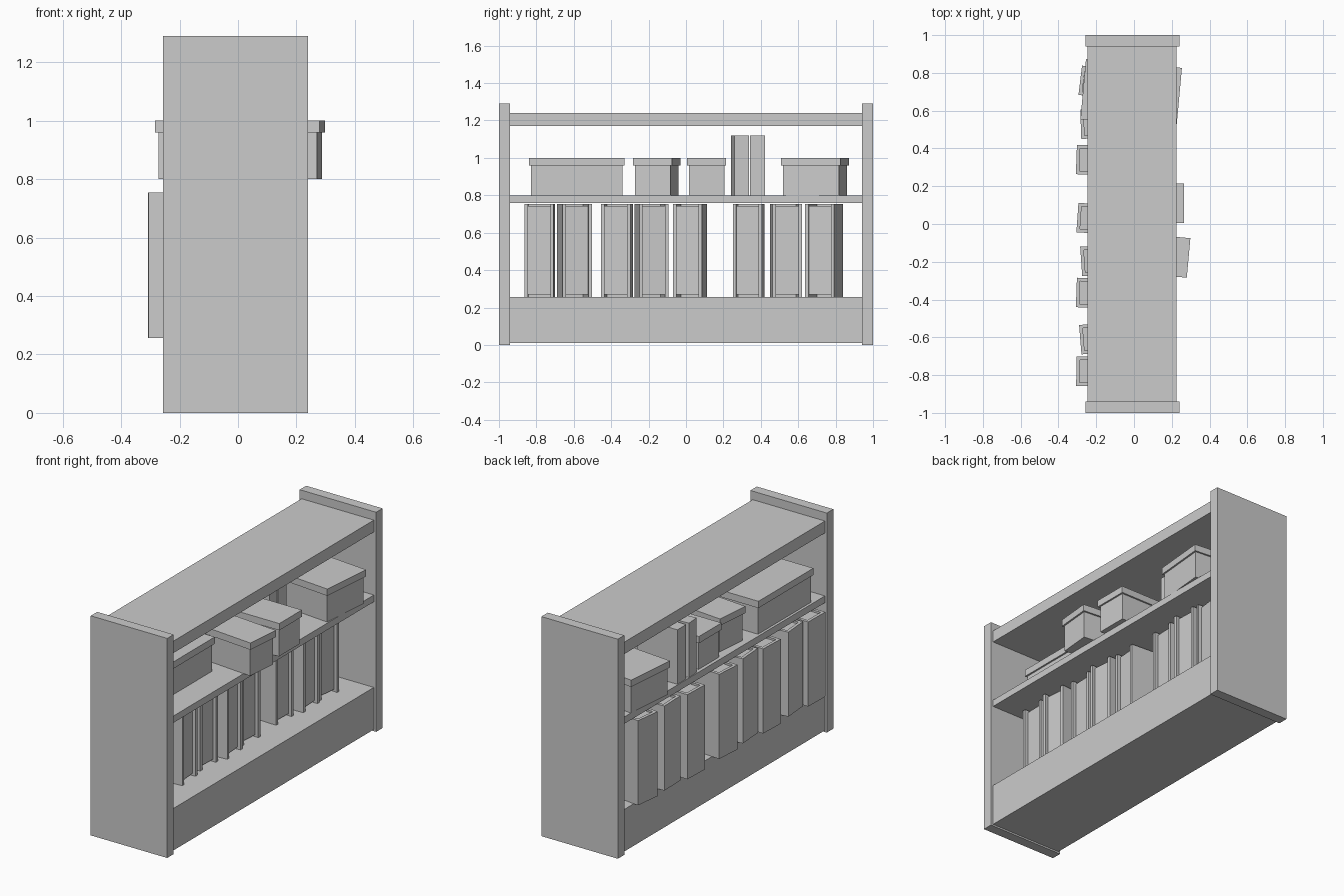
import bpy
from math import radians
from mathutils import Matrix, Vector

cube = bpy.data.objects.get("Cube")
if cube:
    bpy.data.objects.remove(cube, do_unlink=True)

grey = bpy.data.materials.new("plain_grey")
grey.use_nodes = True
grey.diffuse_color = (0.6, 0.6, 0.6, 1)
grey.node_tree.nodes["Principled BSDF"].inputs["Base Color"].default_value = grey.diffuse_color


def blocks(name, boxes, place=(0, 0, 0), turn=0):
    """One object made of boxes given as (x0, x1, y0, y1, z0, z1)."""
    verts, faces = [], []
    spin = Matrix.Rotation(radians(turn), 3, "Z")
    for x0, x1, y0, y1, z0, z1 in boxes:
        n = len(verts)
        verts += [spin @ Vector((x, y, z)) for z in (z0, z1)
                  for x, y in ((x0, y0), (x1, y0), (x1, y1), (x0, y1))]
        faces += [(n + 3, n + 2, n + 1, n), (n + 4, n + 5, n + 6, n + 7)]
        faces += [(n + i, n + (i + 1) % 4, n + 4 + (i + 1) % 4, n + 4 + i) for i in range(4)]
    mesh = bpy.data.meshes.new(name)
    mesh.from_pydata(verts, [], faces)
    mesh.materials.append(grey)
    obj = bpy.data.objects.new(name, mesh)
    obj.location = place
    bpy.context.collection.objects.link(obj)
    return obj


def centred(length, width, z0, z1):
    return (-length / 2, length / 2, -width / 2, width / 2, z0, z1)


# Shelf frame
BACK, FRONT, END = -0.245, 0.225, 0.94
blocks("right_end_panel", [(-0.257, 0.24, -1, -END, 0, 1.29)])
blocks("left_end_panel", [(-0.257, 0.24, END, 1, 0, 1.29)])
for name, z0, z1 in (("base", 0.01, 0.257), ("middle_shelf", 0.76, 0.8), ("top_board", 1.17, 1.24)):
    blocks(name, [(BACK, FRONT, -END, END, z0, z1)])


# Ring binders: a spine, two covers and a recessed block of paper
def binder(name, x, y, turn):
    deep, wide, tall, t = 0.38, 0.156, 0.497, 0.018
    h, w = deep / 2, wide / 2
    blocks(name, [
        (-h, -h + t, -w, w, 0, tall),
        (-h + t, h, -w, -w + t, 0, tall),
        (-h + t, h, w - t, w, 0, tall),
        (-h + t, h - 0.02, -w + t, w - t, 0.012, tall - 0.012),
    ], (x, y, 0.257), turn)


row = [(-0.115, -0.782, -1), (-0.095, -0.597, 4.7), (-0.115, -0.369, -2), (-0.09, -0.185, 4),
       (-0.11, 0.021, -4), (-0.115, 0.335, -2), (-0.092, 0.535, 2), (-0.096, 0.738, -7)]
for i, spot in enumerate(row):
    binder(f"binder_{i + 1}", *spot)


# Storage boxes with overhanging lids
def storage_box(name, length, width, x, y, turn=0):
    lip = 0.02
    blocks(name, [centred(length - lip, width - lip, 0, 0.16)], (x, y, 0.8), turn)
    blocks(name + "_lid", [centred(length, width, 0.16, 0.2)], (x, y, 0.8), turn)


storage_box("long_box", 0.51, 0.32, -0.08, -0.585, 90)
storage_box("turned_narrow_box", 0.5, 0.21, 0.04, -0.157, -5.2)
storage_box("narrow_box", 0.5, 0.21, 0.015, 0.11)
storage_box("wide_box", 0.51, 0.32, -0.015, 0.69, -5.2)

# Upright books
blocks("leaning_book", [centred(0.26, 0.078, 0, 0.32)], (-0.11, 0.288, 0.8), 4)
blocks("straight_book", [centred(0.26, 0.082, 0, 0.32)], (-0.11, 0.382, 0.8))
